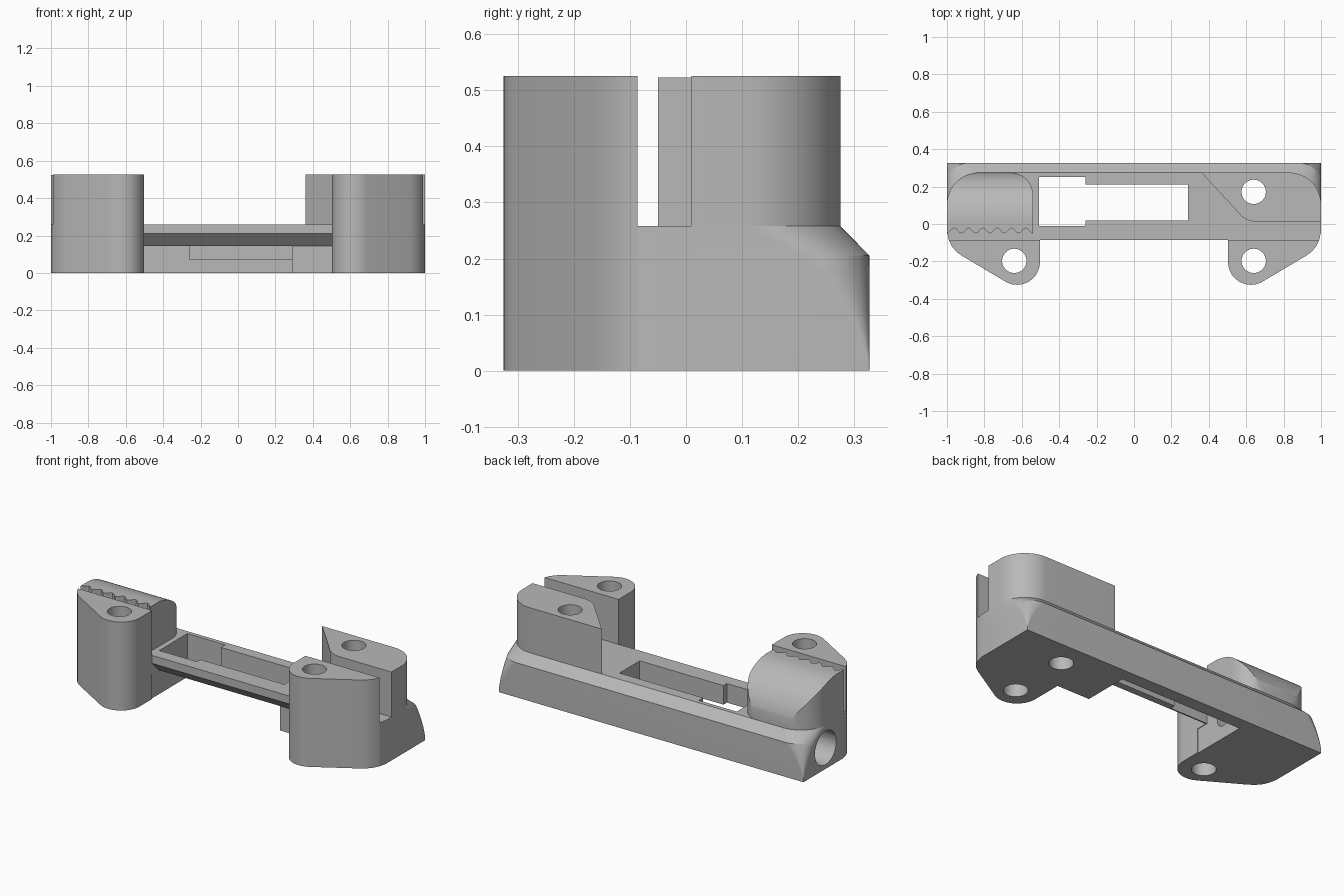
import bpy, bmesh
from math import sin, cos, pi, radians

cube = bpy.data.objects.get("Cube")
if cube:
    bpy.data.objects.remove(cube, do_unlink=True)

gray = bpy.data.materials.new("plain_gray")
gray.use_nodes = True
gray.diffuse_color = (0.48, 0.48, 0.48, 1)
gray.node_tree.nodes["Principled BSDF"].inputs["Base Color"].default_value = (0.48, 0.48, 0.48, 1)

TOP, DECK, SLOT = 0.525, 0.258, -0.086


def loft(name, rings):
    """Closed solid through rings that share one point count."""
    bm = bmesh.new()
    loops = [[bm.verts.new(p) for p in ring] for ring in rings]
    n = len(loops[0])
    for a, b in zip(loops, loops[1:]):
        for i in range(n):
            j = (i + 1) % n
            bm.faces.new((a[i], a[j], b[j], b[i]))
    bm.faces.new(loops[0][::-1])
    bm.faces.new(loops[-1])
    bmesh.ops.recalc_face_normals(bm, faces=bm.faces)
    mesh = bpy.data.meshes.new(name)
    bm.to_mesh(mesh)
    bm.free()
    mesh.materials.append(gray)
    ob = bpy.data.objects.new(name, mesh)
    bpy.context.collection.objects.link(ob)
    return ob


def prism_z(name, outline, z0, z1):
    return loft(name, [[(x, y, z) for x, y in outline] for z in (z0, z1)])


def prism_x(name, outline, x0, x1):
    return loft(name, [[(x, y, z) for y, z in outline] for x in (x0, x1)])


def arc(cx, cy, r, a0, a1, n=14):
    return [(cx + r * cos(radians(a0 + (a1 - a0) * i / n)),
             cy + r * sin(radians(a0 + (a1 - a0) * i / n))) for i in range(n + 1)]


def circle(cx, cy, r, n=40):
    return arc(cx, cy, r, 0, 360 - 360 / n, n - 1)


def box(x0, x1, y0, y1, z0, z1):
    return prism_z("cutter", [(x0, y0), (x1, y0), (x1, y1), (x0, y1)], z0, z1)


def combine(ob, tool, operation="DIFFERENCE"):
    mod = ob.modifiers.new("shape", "BOOLEAN")
    mod.operation, mod.object, mod.solver = operation, tool, "EXACT"
    bpy.ops.object.select_all(action="DESELECT")
    bpy.context.view_layer.objects.active = ob
    ob.select_set(True)
    bpy.ops.object.modifier_apply(modifier=mod.name)
    bpy.data.objects.remove(tool, do_unlink=True)


def bolt_hole(ob, x, y):
    combine(ob, prism_z("cutter", circle(x, y, 0.065), -0.1, 0.7))


# Base bar: square at the floor, back corners rounding off towards the deck
def bar_ring(z, back):
    r = max(0.002, 0.17 * (z / DECK) ** 1.6)
    half = arc(1 - r, back - r, r, 0, 90)
    ring = [(0.99, SLOT), (1, -0.04)] + half
    ring += [(-x, y) for x, y in reversed(ring)]
    return [(x, y, z) for x, y in ring]


heights = [0.205 * i / 8 for i in range(9)]
bar = loft("base_bar", [bar_ring(z, 0.327) for z in heights] + [bar_ring(DECK, 0.275)])

# Undercut below the front beam
combine(bar, prism_x("cutter", [(-0.2, 0.325), (-0.02, 0.145), (-0.02, -0.1), (-0.2, -0.1)],
                     -0.505, 0.503))
# Stepped pocket, open to the front underneath
for bounds in [(-0.508, -0.26, -0.012, 0.25, -0.1, 0.4),
               (-0.27, 0.29, 0.02, 0.21, -0.1, 0.4),
               (-0.508, -0.26, -0.3, 0.25, -0.1, 0.145),
               (-0.27, 0.29, -0.3, 0.21, -0.1, 0.145),
               (-0.508, 0.29, -0.3, 0.25, -0.1, 0.07)]:
    combine(bar, box(*bounds))
# Counterbored hole in the toothed end
combine(bar, prism_x("cutter", circle(0.12, 0.125, 0.1), -1.1, -0.62))
combine(bar, prism_x("cutter", circle(0.12, 0.125, 0.05), -0.7, -0.45))
bolt_hole(bar, 0.64, 0.172)

# Front posts, one at each end
parts = [bar]
post_outline = [(0.503, SLOT)] + arc(0.625, -0.203, 0.122, 180, 300, 20)
post_outline += [(0.92, -0.17), (0.95, -0.148), (0.975, -0.118), (0.99, SLOT)]
for name, side in (("left_front_post", 1), ("right_front_post", -1)):
    post = prism_z(name, [(side * x, y) for x, y in post_outline], 0, TOP)
    bolt_hole(post, side * 0.64, -0.197)
    parts.append(post)

# Left rear block with slanted inner side
block_outline = [(0.36, 0.275), (0.55, 0.07), (0.575, 0.042), (0.605, 0.022),
                 (0.65, 0.01), (1, 0.01)]
block_outline += arc(0.83, 0.105, 0.17, 0, 90)
left_block = prism_z("left_rear_block", block_outline, DECK, TOP)
bolt_hole(left_block, 0.64, 0.172)
parts.append(left_block)

# Right rear block: toothed front, domed towards the back
x0, x1, steps = -1.0, -0.54, 72
teeth = [(x0 + (x1 - x0) * i / steps, -0.036 - 0.014 * cos(12 * pi * i / steps))
         for i in range(steps + 1)]
clamp_outline = teeth + arc(x1 - 0.12, 0.155, 0.12, 0, 90) + arc(x0 + 0.17, 0.105, 0.17, 90, 180)
clamp = prism_z("right_rear_block", clamp_outline, DECK, 0.6)
dome = [(-0.1, 0.2), (0.275, 0.2)] + arc(0.01, DECK, 0.265, 0, 90, 28) + [(-0.1, DECK + 0.265)]
combine(clamp, prism_x("cutter", dome, -1.1, -0.4), "INTERSECT")
parts.append(clamp)

# Smooth the curves, keep the edges crisp
bpy.ops.object.select_all(action="DESELECT")
for ob in parts:
    ob.select_set(True)
bpy.context.view_layer.objects.active = bar
bpy.ops.object.shade_smooth_by_angle(angle=radians(25))
